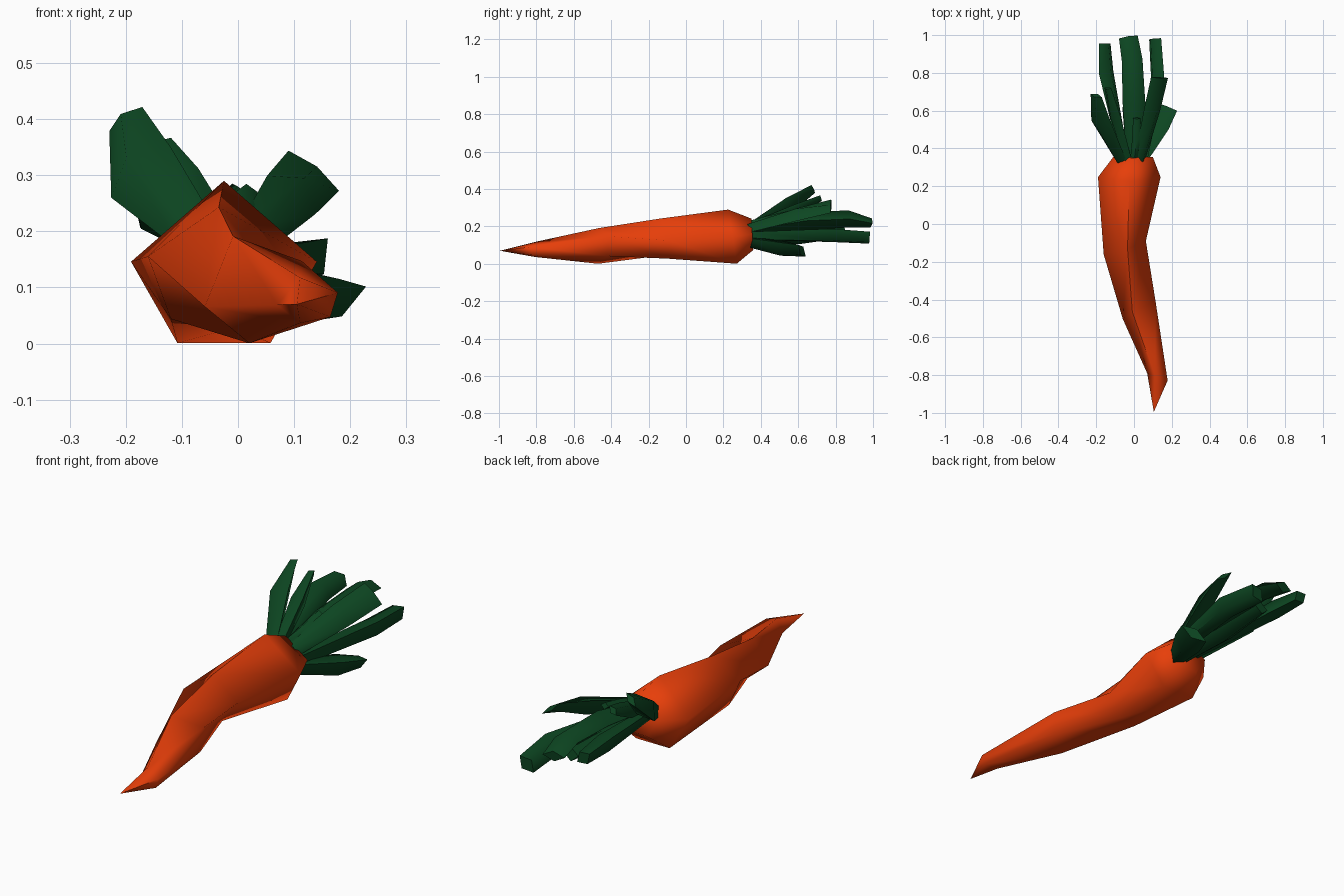
import bpy
import bmesh
from math import sin, cos, radians
from mathutils import Vector

old = bpy.data.objects.get("Cube")
if old:
    bpy.data.objects.remove(old)


def material(name, colour):
    m = bpy.data.materials.new(name)
    m.use_nodes = True
    m.diffuse_color = colour
    m.node_tree.nodes["Principled BSDF"].inputs["Base Color"].default_value = colour
    return m


orange = material("orange", (0.82, 0.05, 0.003, 1))
green = material("dark green", (0.004, 0.063, 0.016, 1))


def loft(name, rings, mat, tip=None):
    """Skin matching rings of points, closing the ends with a cap or a tip."""
    bm = bmesh.new()
    loops = [[bm.verts.new(p) for p in ring] for ring in rings]
    n = len(loops[0])
    for a, b in zip(loops, loops[1:]):
        for i in range(n):
            j = (i + 1) % n
            bm.faces.new((a[i], a[j], b[j], b[i]))
    bm.faces.new(loops[0])
    if tip:
        apex = bm.verts.new(tip)
        for i in range(n):
            bm.faces.new((loops[-1][i], loops[-1][(i + 1) % n], apex))
    else:
        bm.faces.new(loops[-1])
    bmesh.ops.recalc_face_normals(bm, faces=bm.faces[:])
    mesh = bpy.data.meshes.new(name)
    bm.to_mesh(mesh)
    bm.free()
    mesh.materials.append(mat)
    obj = bpy.data.objects.new(name, mesh)
    bpy.context.collection.objects.link(obj)
    bpy.ops.object.select_all(action='DESELECT')
    obj.select_set(True)
    bpy.context.view_layer.objects.active = obj
    bpy.ops.object.shade_smooth_by_angle(angle=radians(80))


def pentagon(centre, rx, rz, turn, lean_x, lean_z):
    """Low-waisted five-sided ring facing along y, leaning with x and z."""
    ring = []
    for corner in (90, 176, 240, 300, 364):
        a = radians(corner + turn)
        dx, dz = rx * cos(a), rz * sin(a)
        ring.append(Vector(centre) + Vector((dx, lean_x * dx + lean_z * dz, dz)))
    return ring


def leaf(name, roll, *sections):
    """Bent diamond-section stalk; each section is a point, width and thickness."""
    pts = [Vector(s[0]) for s in sections]
    side = Vector((cos(radians(roll)), 0, sin(radians(roll))))
    rings = []
    for i, (p, (_, width, thick)) in enumerate(zip(pts, sections)):
        t = (pts[min(i + 1, len(pts) - 1)] - pts[max(i - 1, 0)]).normalized()
        u = (side - t * side.dot(t)).normalized()
        v = t.cross(u)
        w, h = width / 2, thick / 2
        rings.append([p + u * w, p + v * h, p - u * w, p - v * h])
    loft(name, rings, green)


# Tapered, bent root
loft("root_body", [
    pentagon((-0.005, 0.355, 0.152), 0.105, 0.09, 0, 0, -0.06),
    pentagon((-0.025, 0.25, 0.135), 0.166, 0.155, 0, 0, -0.16),
    pentagon((-0.05, -0.125, 0.132), 0.113, 0.112, -8, 0.3, -0.1),
    pentagon((0.03, -0.455, 0.1), 0.095, 0.1, 24, 0.5, 0.1),
    pentagon((0.125, -0.81, 0.077), 0.056, 0.042, 15, -0.35, 0),
], orange, tip=(0.105, -0.995, 0.07))

# Long outer leaves
leaf("leaf_long_right", -40,
     ((-0.05, 0.34, 0.17), 0.06, 0.05),
     ((-0.147, 0.8, 0.235), 0.1, 0.08),
     ((-0.155, 0.955, 0.23), 0.08, 0.06))
leaf("leaf_long_middle", 0,
     ((0, 0.34, 0.18), 0.08, 0.06),
     ((0, 0.64, 0.23), 0.12, 0.1),
     ((-0.01, 0.87, 0.24), 0.11, 0.09),
     ((-0.03, 0.99, 0.218), 0.1, 0.05))
leaf("leaf_long_left", 45,
     ((0.05, 0.34, 0.15), 0.06, 0.06),
     ((0.125, 0.78, 0.152), 0.1, 0.08),
     ((0.112, 0.98, 0.14), 0.09, 0.07))

# Short spreading leaves
leaf("leaf_high_right", 45,
     ((-0.07, 0.34, 0.19), 0.08, 0.06),
     ((-0.173, 0.54, 0.305), 0.14, 0.09),
     ((-0.2, 0.68, 0.4), 0.075, 0.03))
leaf("leaf_low_left", 25,
     ((0.04, 0.34, 0.12), 0.07, 0.07),
     ((0.13, 0.52, 0.082), 0.13, 0.09),
     ((0.175, 0.62, 0.07), 0.13, 0.05))
leaf("leaf_high_left", -38,
     ((0.03, 0.34, 0.19), 0.07, 0.06),
     ((0.095, 0.6, 0.265), 0.11, 0.08),
     ((0.135, 0.775, 0.308), 0.115, 0.02))
leaf("leaf_inner_right", 45,
     ((-0.03, 0.34, 0.2), 0.05, 0.05),
     ((-0.1, 0.57, 0.285), 0.08, 0.07),
     ((-0.138, 0.72, 0.35), 0.05, 0.03))
leaf("leaf_inner_low", 0,
     ((0, 0.34, 0.14), 0.08, 0.07),
     ((-0.01, 0.6, 0.145), 0.1, 0.08),
     ((-0.02, 0.85, 0.17), 0.07, 0.06))

# Short stub in the middle of the crown
leaf("leaf_stub", 0,
     ((0, 0.34, 0.21), 0.04, 0.04),
     ((0.015, 0.45, 0.24), 0.05, 0.04),
     ((0.015, 0.56, 0.27), 0.04, 0.03))
